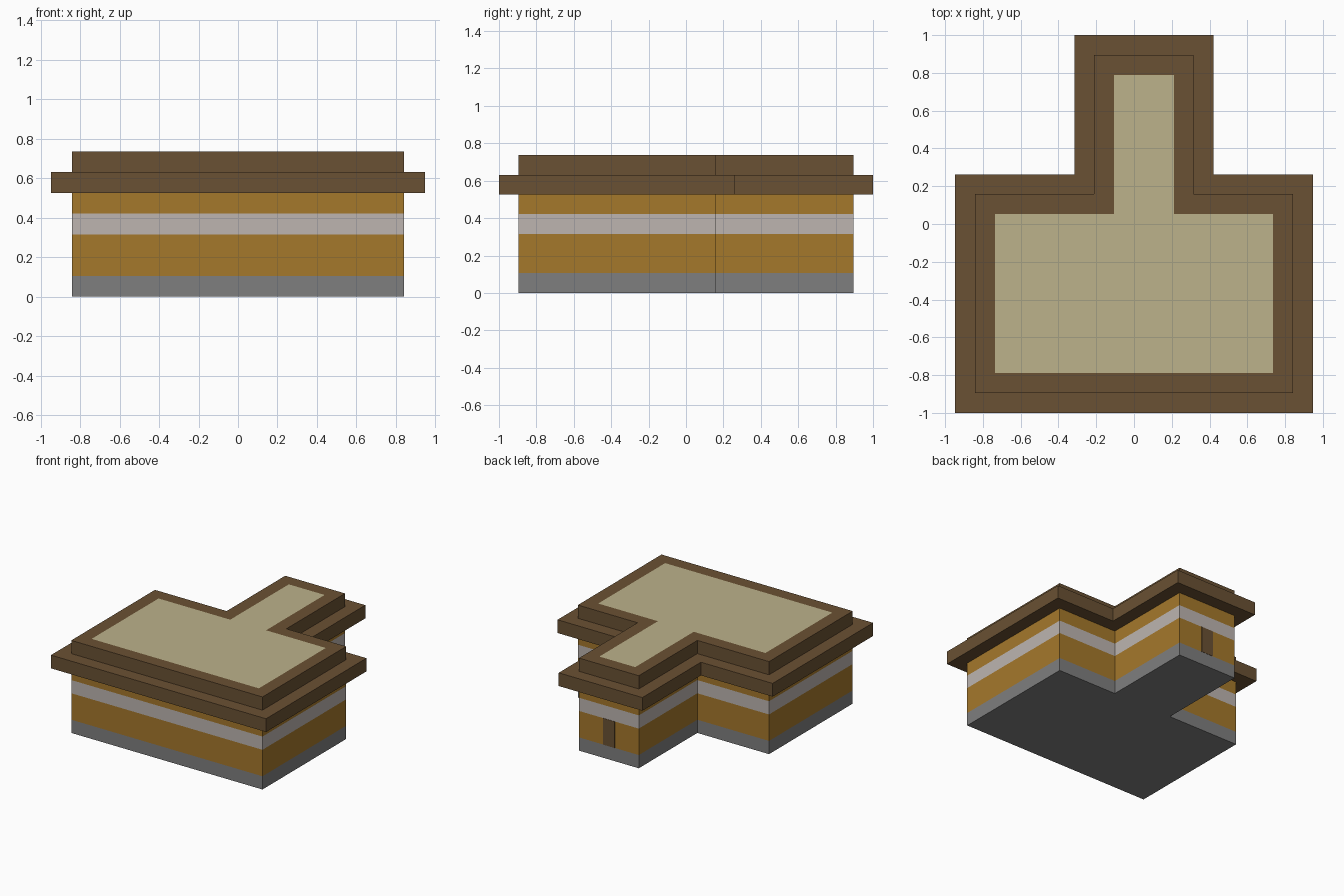
import bpy
import bmesh

cube = bpy.data.objects.get("Cube")
if cube:
    bpy.data.objects.remove(cube, do_unlink=True)

U = 2 / 19  # one building module


def material(name, rgb):
    """Flat material from an sRGB byte triple."""
    lin = [((c / 255 + 0.055) / 1.055) ** 2.4 for c in rgb]
    mat = bpy.data.materials.new(name)
    mat.use_nodes = True
    mat.diffuse_color = (*lin, 1)
    mat.node_tree.nodes["Principled BSDF"].inputs["Base Color"].default_value = (*lin, 1)
    return mat


STONE = material("stone grey", (127, 127, 127))
OCHRE = material("ochre wall", (165, 120, 43))
PALE = material("pale band", (189, 181, 176))
BROWN = material("dark brown", (106, 81, 51))
SAND = material("sand roof", (188, 178, 139))


def outline(d):
    """T-shaped plan grown outward by d modules, counter-clockwise."""
    side, front, back = 8 + d, -8.5 - d, 1.5 + d
    wing_l, wing_r, wing_end = -2 - d, 3 + d, 8.5 + d
    return [(-side, front), (side, front), (side, back), (wing_r, back),
            (wing_r, wing_end), (wing_l, wing_end), (wing_l, back), (-side, back)]


def tier(name, mat, rings, cap_bottom=False, cap_top=False):
    """Skin a stack of (offset, height) rings, with optional end caps."""
    bm = bmesh.new()
    loops = [[bm.verts.new((x * U, y * U, z * U)) for x, y in outline(d)]
             for d, z in rings]
    for a, b in zip(loops, loops[1:]):
        for i in range(len(a)):
            j = (i + 1) % len(a)
            bm.faces.new((a[i], a[j], b[j], b[i]))
    if cap_bottom:
        bm.faces.new(loops[0][::-1])
    if cap_top:
        bm.faces.new(loops[-1])
    return finish(name, bm, mat)


def finish(name, bm, mat):
    mesh = bpy.data.meshes.new(name)
    bm.to_mesh(mesh)
    bm.free()
    mesh.materials.append(mat)
    obj = bpy.data.objects.new(name, mesh)
    bpy.context.collection.objects.link(obj)
    return obj


# Walls in horizontal courses
tier("foundation", STONE, [(0, 0), (0, 1)], cap_bottom=True)
tier("lower_wall", OCHRE, [(0, 1), (0, 3)])
tier("window_band", PALE, [(0, 3), (0, 4)])
tier("upper_wall", OCHRE, [(0, 4), (0, 5)])

# Roof: overhanging eave, parapet with flat rim, sand-coloured deck
tier("eave", BROWN, [(0, 5), (1, 5), (1, 6), (0, 6)])
tier("parapet", BROWN, [(0, 6), (0, 7), (-1, 7)])
tier("roof_deck", SAND, [(-1, 7)], cap_top=True)

# Door: thin plate on the back of the wing
bm = bmesh.new()
bmesh.ops.create_cube(bm, size=1)
bmesh.ops.scale(bm, vec=(U, 0.004, 2 * U), verts=bm.verts)
bmesh.ops.translate(bm, vec=(0.5 * U, 8.5 * U, 2 * U), verts=bm.verts)
finish("back_door", bm, BROWN)
